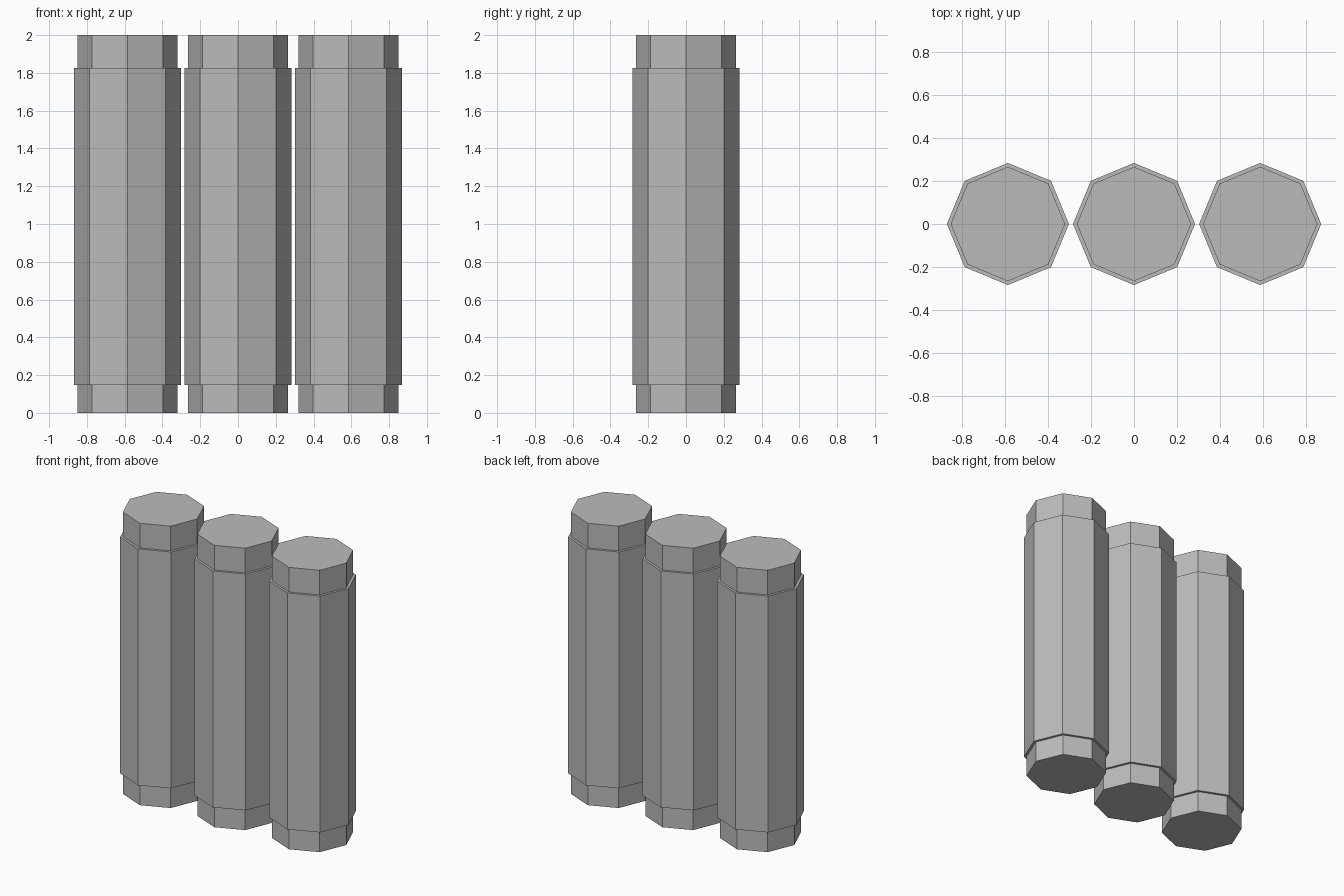
import bpy, bmesh, math

if "Cube" in bpy.data.objects:
    bpy.data.objects.remove(bpy.data.objects["Cube"])

SIDES = 8
SPACING = 0.585
# (radius, height) outline of one canister: narrow foot, wide body, narrow cap
PROFILE = [(0.265, 0.0), (0.265, 0.148), (0.283, 0.148),
           (0.283, 1.825), (0.265, 1.825), (0.265, 2.0)]

grey = bpy.data.materials.new("mid_grey")
grey.diffuse_color = (0.5, 0.5, 0.5, 1)
grey.use_nodes = True
grey.node_tree.nodes["Principled BSDF"].inputs["Base Color"].default_value = grey.diffuse_color


def canister(name, x):
    """Solid octagonal lathe of the profile, corners on the axes."""
    bm = bmesh.new()
    rings = []
    for r, z in PROFILE:
        rings.append([bm.verts.new((r * math.cos(math.tau * i / SIDES),
                                    r * math.sin(math.tau * i / SIDES), z))
                      for i in range(SIDES)])
    for a, b in zip(rings, rings[1:]):
        for i in range(SIDES):
            j = (i + 1) % SIDES
            bm.faces.new((a[i], a[j], b[j], b[i]))
    bm.faces.new(rings[0][::-1])   # bottom
    bm.faces.new(rings[-1])        # top
    mesh = bpy.data.meshes.new(name)
    bm.to_mesh(mesh)
    bm.free()
    mesh.materials.append(grey)
    obj = bpy.data.objects.new(name, mesh)
    obj.location.x = x
    bpy.context.collection.objects.link(obj)


# Row of three canisters
for name, x in (("left_canister", -SPACING), ("middle_canister", 0),
                ("right_canister", SPACING)):
    canister(name, x)
